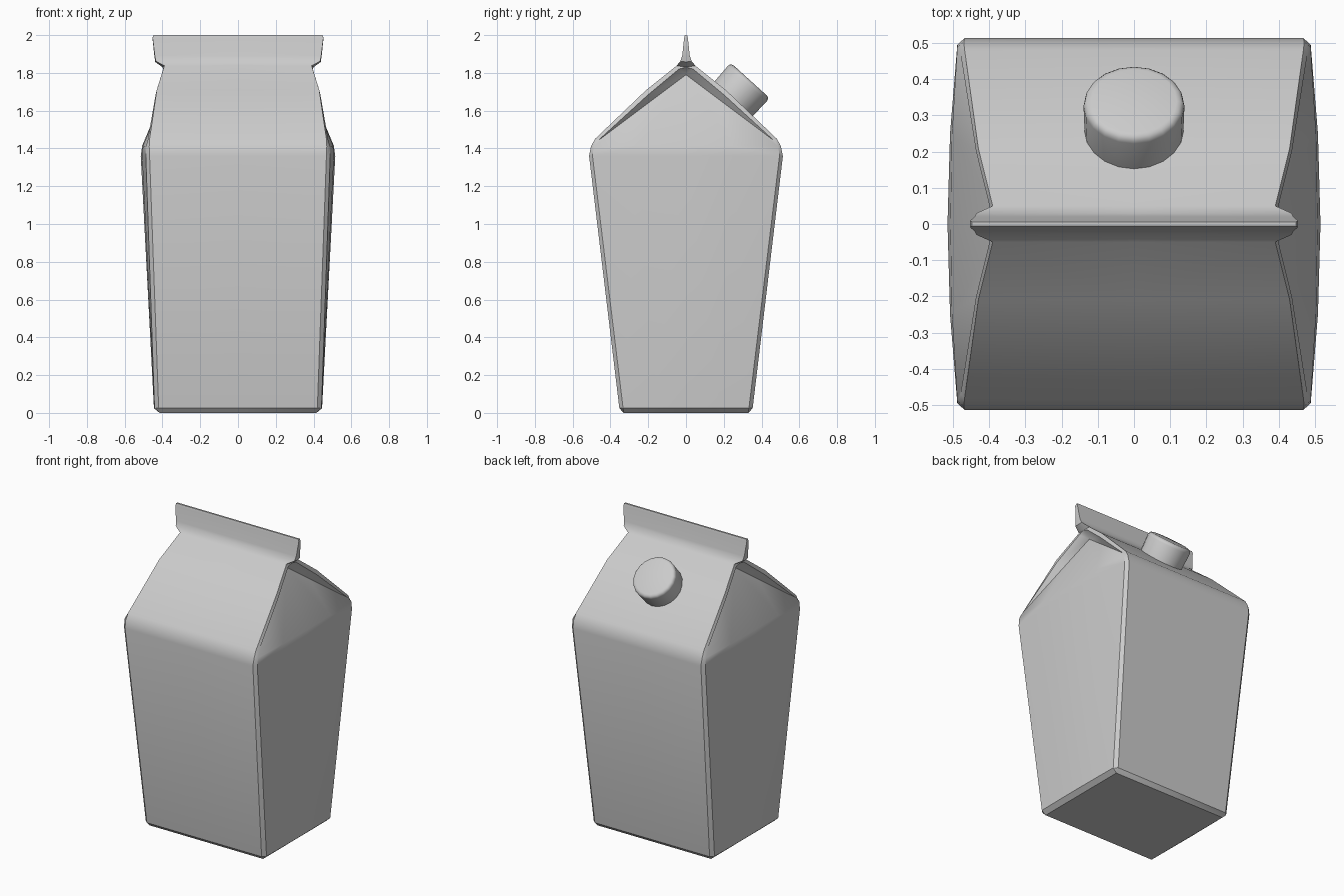
import bpy, bmesh, math
from mathutils import Vector, Matrix

if "Cube" in bpy.data.objects:
    bpy.data.objects.remove(bpy.data.objects["Cube"])


def finish(bm, name, angle):
    bmesh.ops.recalc_face_normals(bm, faces=bm.faces[:])
    me = bpy.data.meshes.new(name)
    bm.to_mesh(me)
    bm.free()
    ob = bpy.data.objects.new(name, me)
    bpy.context.collection.objects.link(ob)
    bpy.ops.object.select_all(action='DESELECT')
    ob.select_set(True)
    bpy.context.view_layer.objects.active = ob
    bpy.ops.object.shade_smooth_by_angle(angle=math.radians(angle))
    return ob


# carton: one quarter (+x, +y), mirrored twice
bm = bmesh.new()
P = lambda pts: [bm.verts.new(p) for p in pts]
face = lambda *v: bm.faces.new(v)

# outline of the wide panel: bottom, wall, roof slope, fin
F = P([(.415, .33, 0), (.42, .353, .025), (.468, .513, 1.36), (.470, .503, 1.41),
       (.468, .482, 1.45), (.43, .21, 1.71), (.39, .05, 1.838), (.435, .03, 1.862),
       (.44, .02, 1.89), (.452, .01, 1.985), (.448, .006, 2.0)])
C = P([(0, v.co.y, v.co.z) for v in F])
# chamfered corner edge running up the side and under the roof rim
E = [F[0]] + P([(.442, .333, .025), (.488, .495, 1.36), (.488, .488, 1.41),
                (.479, .47, 1.438), (.436, .2, 1.685), (.396, .038, 1.82)])
# bulging side wall columns
H = P([(.415, .17, 0), (.444, .17, .025), (.508, .25, 1.36), (.503, .245, 1.415)])
M = P([(.415, 0, 0), (.445, 0, .025), (.515, 0, 1.36), (.507, 0, 1.415)])
# recessed gable and fin end
G5, G6, N = P([(.40, .18, 1.655), (.35, 0, 1.79), (.40, 0, 1.83)])
K = P([(.438, 0, 1.858), (.443, 0, 1.89), (.453, 0, 1.985), (.448, 0, 2.0)])
low, top = P([(0, 0, 0), (0, 0, 2.0)])

for i in range(10):
    face(C[i], F[i], F[i + 1], C[i + 1])
for i in range(1, 6):
    face(F[i], E[i], E[i + 1], F[i + 1])
face(F[0], E[1], F[1])
for i in range(3):
    face(E[i], H[i], H[i + 1], E[i + 1])
    face(H[i], M[i], M[i + 1], H[i + 1])
    face(F[i + 7], K[i], K[i + 1], F[i + 8])
face(E[3], H[3], G5, E[4])
face(H[3], M[3], G6, G5)
face(E[4], G5, E[5])
face(E[5], G5, G6, E[6])
face(E[6], G6, N)
face(F[6], E[6], N)
face(F[6], N, K[0], F[7])
face(F[10], K[3], top, C[10])
face(C[0], low, M[0], H[0], F[0])

for axis in ('X', 'Y'):
    res = bmesh.ops.duplicate(bm, geom=bm.verts[:] + bm.edges[:] + bm.faces[:])
    new = [g for g in res['geom'] if isinstance(g, bmesh.types.BMVert)]
    bmesh.ops.scale(bm, verts=new, vec=(-1, 1, 1) if axis == 'X' else (1, -1, 1))
    bmesh.ops.remove_doubles(bm, verts=bm.verts[:], dist=.0005)
bmesh.ops.dissolve_degenerate(bm, edges=bm.edges[:], dist=.0001)
finish(bm, "carton", 32)

# screw cap standing square to the back roof slope
bm = bmesh.new()
axis = Vector((0, .67, .74)).normalized()
R, depth = .14, .15
bmesh.ops.create_cone(bm, cap_ends=True, segments=20, radius1=R * .97, radius2=R, depth=depth)
rim = [e for e in bm.edges if all(v.co.z > 0 for v in e.verts)]
bmesh.ops.bevel(bm, geom=rim, offset=.022, segments=3, profile=.5, affect='EDGES')
centre = Vector((0, .34, 1.76)) - axis * depth / 2
rot = Vector((0, 0, 1)).rotation_difference(axis).to_matrix().to_4x4()
bm.transform(Matrix.Translation(centre) @ rot)
finish(bm, "screw_cap", 40)
